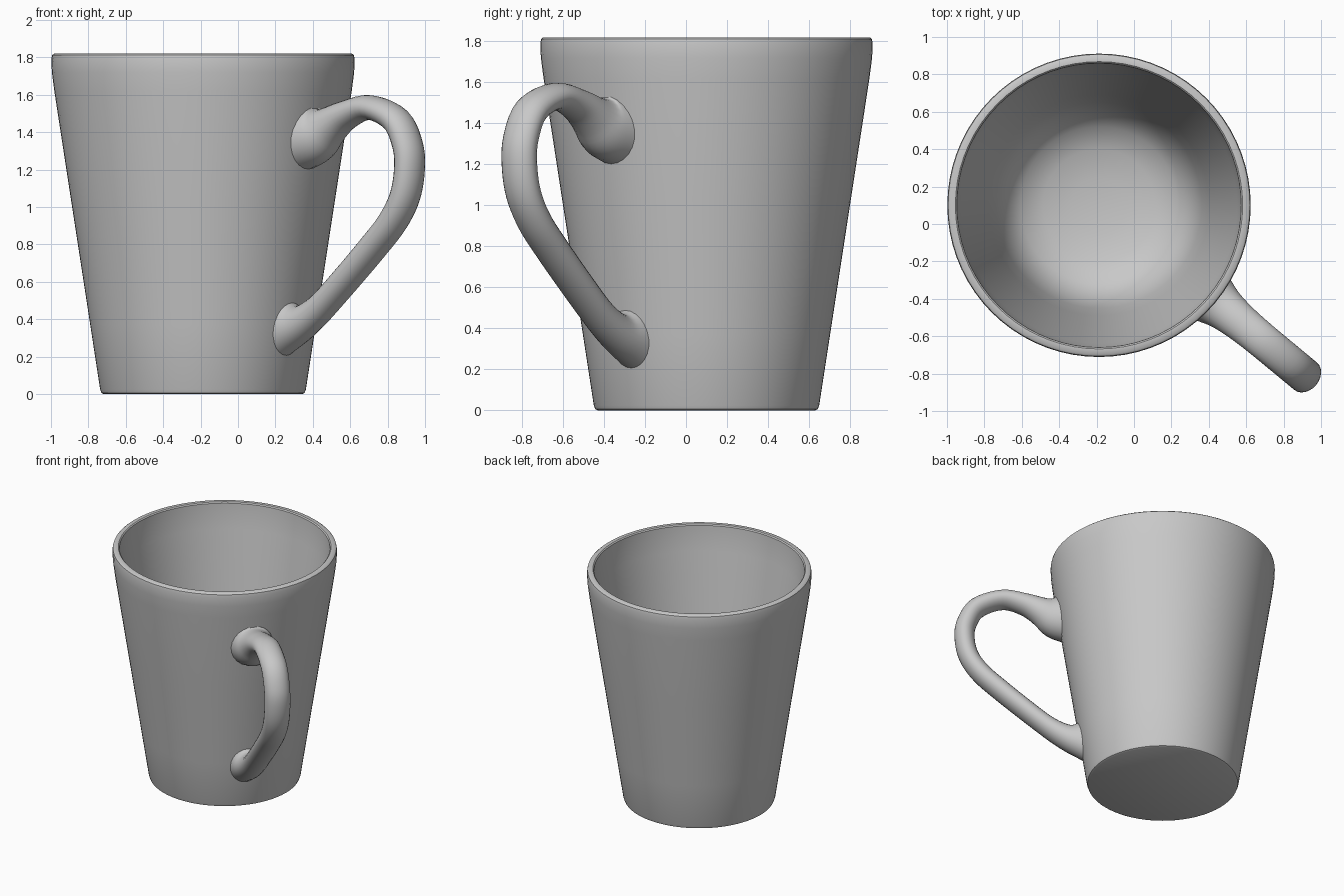
import bpy, bmesh, math
from mathutils import Vector

if "Cube" in bpy.data.objects:
    bpy.data.objects.remove(bpy.data.objects["Cube"], do_unlink=True)

CENTRE = Vector((-0.187, 0.10, 0))
HANDLE_ANGLE = math.radians(-39.6)

grey = bpy.data.materials.new("grey_ceramic")
grey.use_nodes = True
colour = (0.58, 0.58, 0.58, 1)
grey.diffuse_color = colour
grey.node_tree.nodes["Principled BSDF"].inputs["Base Color"].default_value = colour


def finish(bm, name):
    """Turn a bmesh into a smooth-shaded object in the mug's material."""
    bmesh.ops.remove_doubles(bm, verts=bm.verts, dist=1e-5)
    bmesh.ops.recalc_face_normals(bm, faces=bm.faces)
    mesh = bpy.data.meshes.new(name)
    bm.to_mesh(mesh)
    bm.free()
    mesh.materials.append(grey)
    obj = bpy.data.objects.new(name, mesh)
    bpy.context.collection.objects.link(obj)
    bpy.ops.object.select_all(action="DESELECT")
    obj.select_set(True)
    bpy.context.view_layer.objects.active = obj
    bpy.ops.object.shade_smooth_by_angle(angle=math.radians(40))
    return obj


# Cup body: (radius, height) profile from base centre, over the rim, to the bowl floor
profile = [(0, 0), (0.53, 0), (0.543, 0.006), (0.55, 0.025), (0.603, 0.37),
           (0.706, 1.04), (0.795, 1.62), (0.808, 1.72), (0.811, 1.79),
           (0.807, 1.812), (0.797, 1.82), (0.768, 1.82), (0.760, 1.812),
           (0.754, 1.72), (0.738, 1.62), (0.648, 1.04), (0.59, 0.66),
           (0.55, 0.4), (0.5, 0.23), (0.42, 0.135), (0.3, 0.085),
           (0.15, 0.062), (0, 0.055)]
bm = bmesh.new()
verts = [bm.verts.new(CENTRE + Vector((r, 0, z))) for r, z in profile]
edges = [bm.edges.new(pair) for pair in zip(verts, verts[1:])]
bmesh.ops.spin(bm, geom=verts + edges, cent=CENTRE, axis=(0, 0, 1),
               angle=math.tau, steps=72, use_merge=True)
finish(bm, "cup_body")

# Handle stations: (distance from cup axis, height, half thickness, half width)
stations = [Vector(s) for s in (
    (0.725, 1.365, 0.175, 0.16), (0.80, 1.385, 0.15, 0.14),
    (0.88, 1.435, 0.105, 0.115), (1.0, 1.495, 0.077, 0.10),
    (1.16, 1.532, 0.066, 0.095), (1.34, 1.465, 0.071, 0.095),
    (1.42, 1.33, 0.073, 0.095), (1.432, 1.2, 0.073, 0.095),
    (1.40, 1.055, 0.073, 0.095), (1.315, 0.92, 0.073, 0.095),
    (1.18, 0.785, 0.073, 0.095), (1.0, 0.62, 0.072, 0.095),
    (0.82, 0.465, 0.075, 0.095), (0.68, 0.375, 0.1, 0.105),
    (0.575, 0.345, 0.155, 0.122))]


def smooth_path(points, steps):
    """Catmull-Rom interpolation through the stations."""
    pts = [2 * points[0] - points[1]] + points + [2 * points[-1] - points[-2]]
    path = []
    for a, b, c, d in zip(pts, pts[1:], pts[2:], pts[3:]):
        for i in range(steps):
            t = i / steps
            path.append(0.5 * (2 * b + (c - a) * t + (2 * a - 5 * b + 4 * c - d) * t ** 2
                               + (3 * b - a - 3 * c + d) * t ** 3))
    return path + [points[-1]]


out = Vector((math.cos(HANDLE_ANGLE), math.sin(HANDLE_ANGLE), 0))
side = Vector((-out.y, out.x, 0))
up = Vector((0, 0, 1))
wall = (out * 0.155 + up).normalized()
STEPS, SIDES = 5, 24
path = smooth_path(stations, STEPS)
last = len(path) - 1

# Sweep an ellipse along the path, turning the end rings flat against the wall
bm = bmesh.new()
rings = []
for i, p in enumerate(path):
    d = path[min(i + 1, last)] - path[max(i - 1, 0)]
    normal = (out * -d[1] + up * d[0]).normalized()
    flat = max(0, 1 - min(i, last - i) / (2 * STEPS))
    target = wall if normal.dot(wall) > 0 else -wall
    normal = normal.lerp(target, flat).normalized()
    centre = CENTRE + out * p[0] + up * p[1]
    angles = [math.tau * k / SIDES for k in range(SIDES)]
    rings.append([bm.verts.new(centre + normal * p[2] * math.cos(a) + side * p[3] * math.sin(a))
                  for a in angles])
for a, b in zip(rings, rings[1:]):
    for k in range(SIDES):
        n = (k + 1) % SIDES
        bm.faces.new((a[k], a[n], b[n], b[k]))
for ring in (rings[0], rings[-1]):
    bm.faces.new(ring)
finish(bm, "handle")
